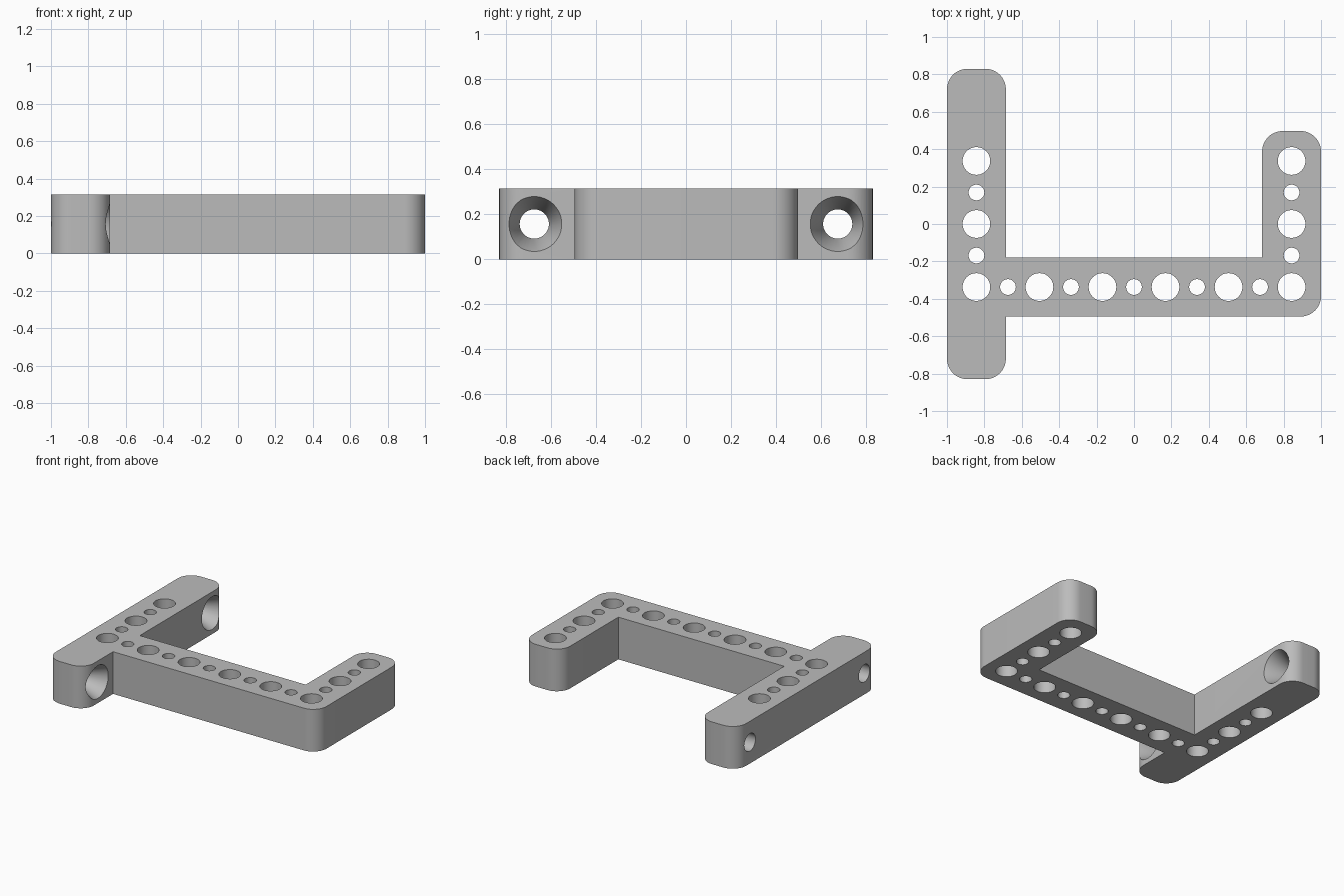
import bpy, bmesh, math
from mathutils import Vector, Matrix

cube = bpy.data.objects.get("Cube")
if cube:
    bpy.data.objects.remove(cube, do_unlink=True)

HEIGHT = 0.315      # thickness of the frame
WIDTH = 0.315       # width of every bar
PITCH = 0.337       # spacing of the large holes
ROUND = 0.11        # outer corner radius
LONG_Y, SHORT_Y, FRONT_Y = 0.83, 0.497, -0.495
BACK_Y = FRONT_Y + WIDTH
INNER_X = 1 - WIDTH

grey = bpy.data.materials.new("mid grey")
grey.use_nodes = True
colour = (0.5, 0.5, 0.5, 1)
grey.diffuse_color = colour
grey.node_tree.nodes["Principled BSDF"].inputs["Base Color"].default_value = colour


def add_object(name, bm):
    bmesh.ops.recalc_face_normals(bm, faces=bm.faces)
    mesh = bpy.data.meshes.new(name)
    bm.to_mesh(mesh)
    bm.free()
    mesh.materials.append(grey)
    obj = bpy.data.objects.new(name, mesh)
    bpy.context.collection.objects.link(obj)
    return obj


def rounded_outline(corners, steps=12):
    """Replace each rounded corner by a quarter arc."""
    points = []
    for i, (x, y, is_round) in enumerate(corners):
        here = Vector((x, y, 0))
        if not is_round:
            points.append(here)
            continue
        a = (Vector((*corners[i - 1][:2], 0)) - here).normalized() * ROUND
        b = (Vector((*corners[(i + 1) % len(corners)][:2], 0)) - here).normalized() * ROUND
        for k in range(steps + 1):
            t = k / steps * math.pi / 2
            points.append(here + a * (1 - math.sin(t)) + b * (1 - math.cos(t)))
    return points


# Frame: long bar, cross bar and short arm in one outline
outline = rounded_outline([
    (-1, -LONG_Y, True), (-INNER_X, -LONG_Y, True),
    (-INNER_X, FRONT_Y, False), (1, FRONT_Y, True),
    (1, SHORT_Y, True), (INNER_X, SHORT_Y, True),
    (INNER_X, BACK_Y, False), (-INNER_X, BACK_Y, False),
    (-INNER_X, LONG_Y, True), (-1, LONG_Y, True)])
bm = bmesh.new()
base = bm.faces.new([bm.verts.new(p) for p in outline])
top = bmesh.ops.extrude_face_region(bm, geom=[base])["geom"]
bmesh.ops.translate(bm, vec=(0, 0, HEIGHT),
                    verts=[g for g in top if isinstance(g, bmesh.types.BMVert)])
frame = add_object("bracket_frame", bm)

# Upright holes: large and small alternate along the three bars
cutter = bmesh.new()
edge_x = 2.5 * PITCH
spots = {(-edge_x + i * PITCH / 2, -PITCH): i % 2 for i in range(11)}
for side in (-1, 1):
    for i in range(5):
        spots[(side * edge_x, -PITCH + i * PITCH / 2)] = i % 2
done = []
for (x, y), small in spots.items():
    if any(math.hypot(x - u, y - v) < 0.01 for u, v in done):
        continue
    done.append((x, y))
    r = 0.042 if small else 0.074
    bmesh.ops.create_cone(cutter, cap_ends=True, segments=48, radius1=r, radius2=r,
                          depth=HEIGHT * 2, matrix=Matrix.Translation((x, y, HEIGHT / 2)))


def spin_cutter(bm, centre, profile, segments=48):
    """Solid of revolution about x from (x, radius) pairs."""
    rings = []
    for x, r in profile:
        rings.append([bm.verts.new((x, centre[0] + r * math.cos(k * math.tau / segments),
                                    centre[1] + r * math.sin(k * math.tau / segments)))
                      for k in range(segments)])
    for a, b in zip(rings, rings[1:]):
        for k in range(segments):
            n = (k + 1) % segments
            bm.faces.new((a[k], a[n], b[n], b[k]))
    bm.faces.new(rings[0])
    bm.faces.new(rings[-1])


# Countersunk screw holes across both ends of the long bar
SCREW_R, SINK_R, SINK_DEPTH = 0.065, 0.122, 0.13
slope = (SINK_R - SCREW_R) / SINK_DEPTH
for side in (-1, 1):
    spin_cutter(cutter, (side * 2 * PITCH, HEIGHT / 2), [
        (-1.1, SCREW_R), (-INNER_X - SINK_DEPTH, SCREW_R),
        (-INNER_X + 0.05, SINK_R + 0.05 * slope)])
holes = add_object("hole_cutter", cutter)
holes.hide_render = True

# Cut the holes, then drop the cutter
cut = frame.modifiers.new("holes", 'BOOLEAN')
cut.object = holes
cut.operation = 'DIFFERENCE'
cut.solver = 'EXACT'
bpy.ops.object.select_all(action='DESELECT')
bpy.context.view_layer.objects.active = frame
frame.select_set(True)
bpy.ops.object.modifier_apply(modifier=cut.name)
bpy.data.objects.remove(holes, do_unlink=True)
bpy.ops.object.shade_smooth_by_angle(angle=math.radians(30))
